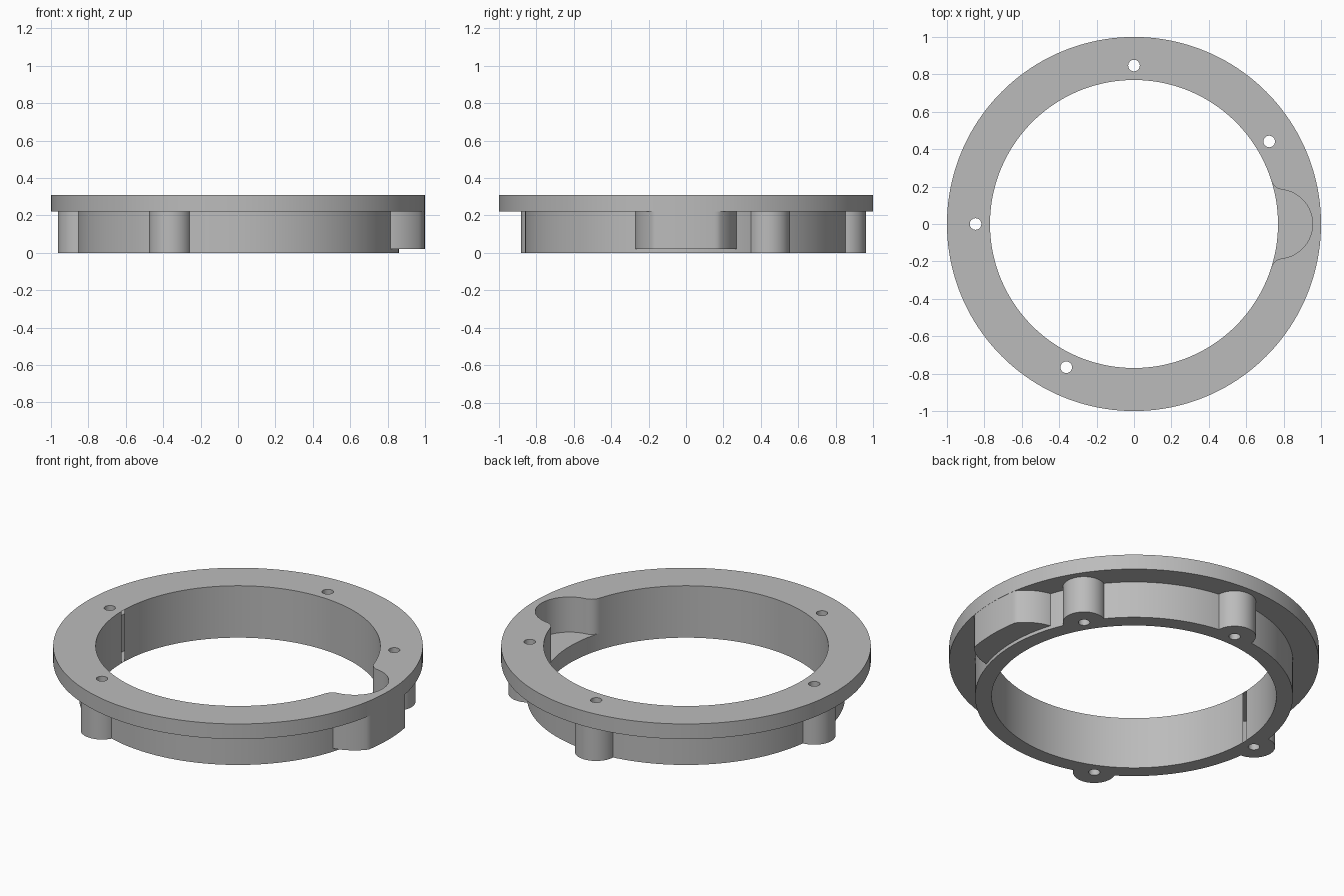
import bpy, bmesh
from math import sin, cos, atan2, hypot, sqrt, radians, tau, pi

if "Cube" in bpy.data.objects:
    bpy.data.objects.remove(bpy.data.objects["Cube"])

BORE, BODY, FLANGE = 0.77, 0.86, 1.0      # radii
UNDERSIDE, TOP = 0.22, 0.31               # flange heights
BOLT_RADIUS, BOSS, HOLE = 0.847, 0.115, 0.031
BOLT_ANGLES = [31.4, 90, 180, 244.7]
POCKET, POCKET_FLOOR, FILLET = 0.185, 0.10, 0.07

grey = bpy.data.materials.new("plain grey")
grey.use_nodes = True
grey.diffuse_color = (0.5, 0.5, 0.5, 1)
grey.node_tree.nodes["Principled BSDF"].inputs["Base Color"].default_value = (0.5, 0.5, 0.5, 1)


def arc(cx, cy, r, start, end, steps):
    return [(cx + r * cos(start + (end - start) * i / steps),
             cy + r * sin(start + (end - start) * i / steps)) for i in range(steps + 1)]


def circle(cx, cy, r, steps):
    return arc(cx, cy, r, 0, tau, steps)[:-1]


def prism(name, outline, low, high):
    """Extrude a counter-clockwise outline upwards."""
    bm = bmesh.new()
    base = bm.faces.new([bm.verts.new((x, y, low)) for x, y in outline])
    top = bmesh.ops.extrude_face_region(bm, geom=[base], use_keep_orig=True)
    for v in top["geom"]:
        if isinstance(v, bmesh.types.BMVert):
            v.co.z = high
    bmesh.ops.recalc_face_normals(bm, faces=bm.faces)
    mesh = bpy.data.meshes.new(name)
    bm.to_mesh(mesh)
    bm.free()
    mesh.materials.append(grey)
    obj = bpy.data.objects.new(name, mesh)
    bpy.context.collection.objects.link(obj)
    return obj


def combine(target, tool, operation):
    """Apply a boolean, then discard the tool."""
    mod = target.modifiers.new(operation, "BOOLEAN")
    mod.operation, mod.solver, mod.object = operation, "EXACT", tool
    bpy.context.view_layer.objects.active = target
    bpy.ops.object.modifier_apply(modifier=mod.name)
    bpy.data.objects.remove(tool)


# Flange and the narrower body below it
ring = prism("flanged_ring", circle(0, 0, FLANGE, 160), UNDERSIDE, TOP)
combine(ring, prism("body", circle(0, 0, BODY, 160), 0, UNDERSIDE + 0.03), "UNION")

# Screw bosses round the body
bolts = [(BOLT_RADIUS * cos(radians(a)), BOLT_RADIUS * sin(radians(a))) for a in BOLT_ANGLES]
for x, y in bolts:
    combine(ring, prism("boss", circle(x, y, BOSS, 48), 0, UNDERSIDE + 0.04), "UNION")

# Pocket housing, trimmed to the flange rim
housing = []
for x, y in circle(BORE, 0, 0.275, 96):
    trim = min(1, 0.999 / hypot(x, y))
    housing.append((x * trim, y * trim))
combine(ring, prism("housing", housing, 0.02, UNDERSIDE + 0.05), "UNION")

# Central bore and screw holes
combine(ring, prism("bore", circle(0, 0, BORE, 160), -0.1, 0.5), "DIFFERENCE")
for x, y in bolts:
    combine(ring, prism("screw_hole", circle(x, y, HOLE, 32), -0.1, 0.5), "DIFFERENCE")

# Round pocket with filleted mouth, open to the bore
far, near = BORE + FILLET, POCKET + FILLET
fx = (far ** 2 + BORE ** 2 - near ** 2) / (2 * BORE)
fy = sqrt(far ** 2 - fx ** 2)
to_bore = atan2(-fy, -fx) + tau
to_pocket = atan2(-fy, BORE - fx) + tau
swing = atan2(fy, fx - BORE)
upper = arc(fx, fy, FILLET, to_pocket, to_bore, 10)
lower = [(x, -y) for x, y in reversed(upper)]
wall = arc(BORE, 0, POCKET, -swing, swing, 40)
outline = lower + wall[1:-1] + upper + [(0.6, 0.2), (0.6, -0.2)]
combine(ring, prism("pocket", outline, POCKET_FLOOR, 0.5), "DIFFERENCE")

# Smooth curved walls, sharp rims
bpy.ops.object.select_all(action="DESELECT")
ring.select_set(True)
bpy.context.view_layer.objects.active = ring
bpy.ops.object.shade_smooth_by_angle(angle=radians(30))
